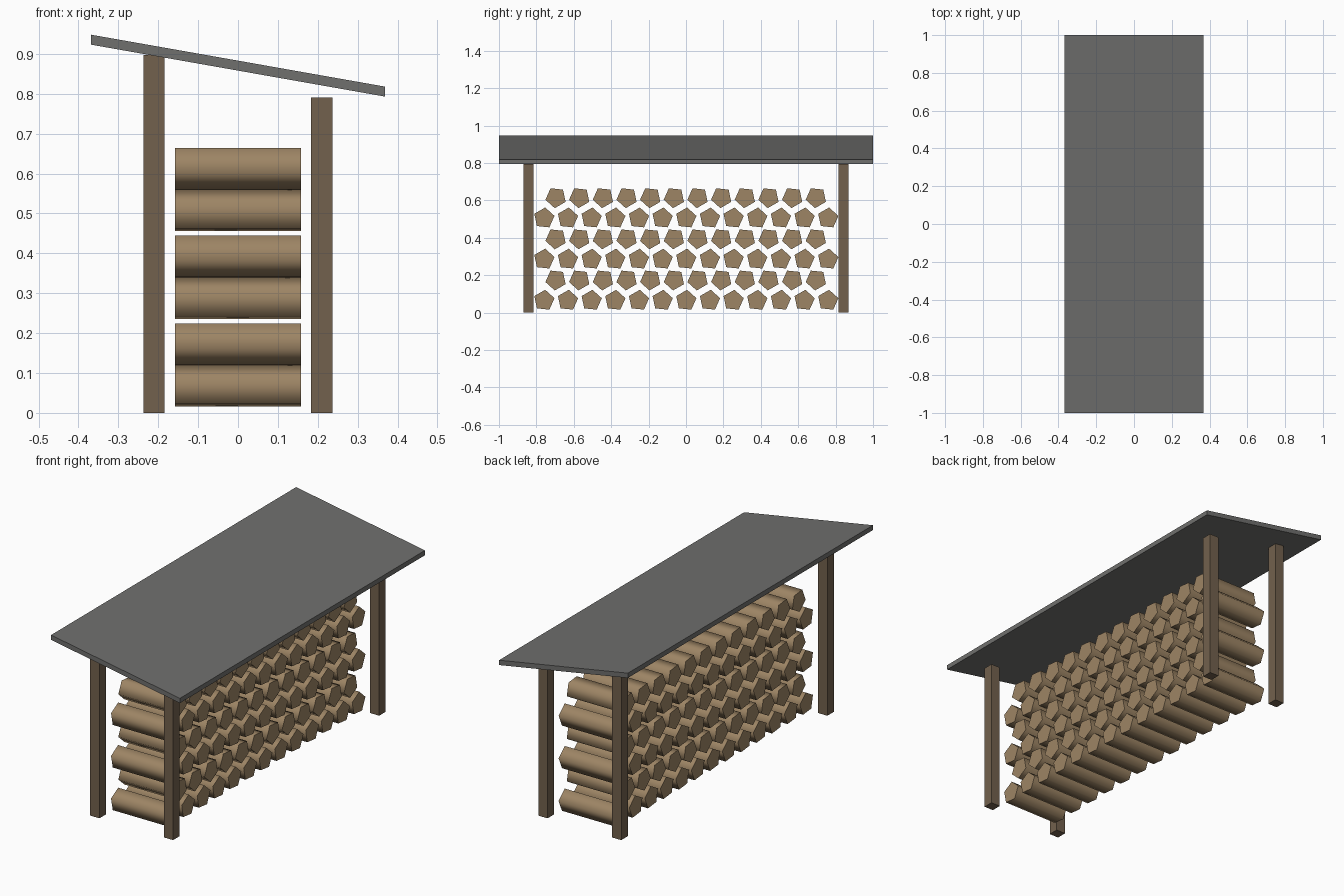
import bpy
import bmesh
import math
from mathutils import Matrix

cube = bpy.data.objects.get("Cube")
if cube:
    bpy.data.objects.remove(cube, do_unlink=True)


def make_material(name, rgb):
    mat = bpy.data.materials.new(name)
    mat.use_nodes = True
    colour = (*rgb, 1.0)
    mat.diffuse_color = colour
    mat.node_tree.nodes["Principled BSDF"].inputs["Base Color"].default_value = colour
    return mat


def make_object(name, bm, mat):
    bmesh.ops.recalc_face_normals(bm, faces=bm.faces)
    mesh = bpy.data.meshes.new(name)
    bm.to_mesh(mesh)
    bm.free()
    mesh.materials.append(mat)
    obj = bpy.data.objects.new(name, mesh)
    bpy.context.collection.objects.link(obj)
    return obj


post_wood = make_material("post brown", (0.17, 0.12, 0.075))
log_wood = make_material("log tan", (0.34, 0.235, 0.13))
roof_grey = make_material("roof grey", (0.16, 0.16, 0.155))

# Roof: sloping slab with plumb edges
HALF_W, THICK = 0.368, 0.025
HIGH, LOW = 0.923, 0.793
bm = bmesh.new()
profile = [(-HALF_W, HIGH), (HALF_W, LOW), (HALF_W, LOW + THICK), (-HALF_W, HIGH + THICK)]
face = bm.faces.new([bm.verts.new((x, -1, z)) for x, z in profile])
ext = bmesh.ops.extrude_face_region(bm, geom=[face])
new_verts = [v for v in ext["geom"] if isinstance(v, bmesh.types.BMVert)]
bmesh.ops.translate(bm, verts=new_verts, vec=(0, 2, 0))
make_object("roof", bm, roof_grey)

# Posts: taller pair on the right, shorter pair on the left
for side, x, height in (("right", -0.211, 0.897), ("left", 0.21, 0.791)):
    for end, y in (("front", -0.841), ("back", 0.841)):
        bm = bmesh.new()
        place = Matrix.Translation((x, y, height / 2)) @ Matrix.Diagonal((0.053, 0.053, height, 1))
        bmesh.ops.create_cube(bm, size=1, matrix=place)
        make_object(f"{end}_{side}_post", bm, post_wood)

# Logs: staggered rows of five-sided logs lying across the shelter
PITCH_Y, PITCH_Z, RADIUS, LENGTH = 0.1265, 0.11, 0.057, 0.315
for row in range(6):
    count = 13 - row % 2
    bm = bmesh.new()
    for i in range(count):
        y = (i - (count - 1) / 2) * PITCH_Y
        z = 0.065 + row * PITCH_Z
        turn = math.radians(-6 if row % 2 == 0 else 30)
        place = (Matrix.Translation((0, y, z)) @ Matrix.Rotation(turn, 4, "X")
                 @ Matrix.Rotation(math.pi / 2, 4, "Y") @ Matrix.Rotation(math.pi / 2, 4, "Z"))
        bmesh.ops.create_cone(bm, cap_ends=True, segments=5, radius1=RADIUS,
                              radius2=RADIUS, depth=LENGTH, matrix=place)
    logs = make_object(f"log_row_{row + 1}", bm, log_wood)
    bpy.ops.object.select_all(action="DESELECT")
    logs.select_set(True)
    bpy.context.view_layer.objects.active = logs
    bpy.ops.object.shade_smooth_by_angle(angle=math.radians(80))
